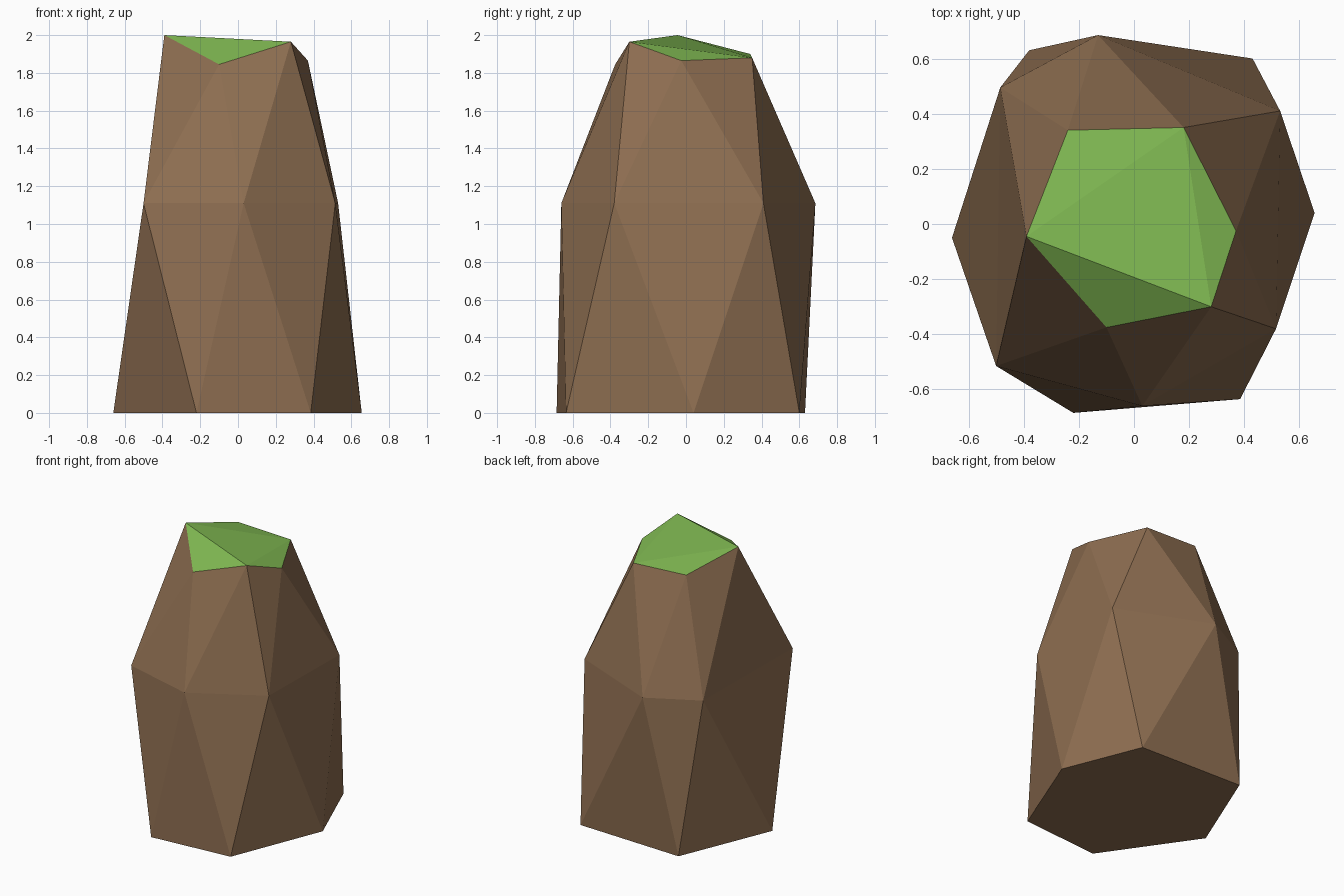
import bpy, bmesh

if "Cube" in bpy.data.objects:
    bpy.data.objects.remove(bpy.data.objects["Cube"])

def material(name, rgb):
    m = bpy.data.materials.new(name)
    m.diffuse_color = (*rgb, 1)
    m.use_nodes = True
    m.node_tree.nodes["Principled BSDF"].inputs["Base Color"].default_value = m.diffuse_color
    return m

# Three six-sided rings; each ring is staggered against the next
base = [(-.22, -.685, 0), (.385, -.635, 0), (.655, .04, 0),
        (.43, .60, 0), (-.38, .63, 0), (-.66, -.05, 0)]
middle = [(-.50, -.515, 1.11), (.03, -.66, 1.11), (.515, -.38, 1.11),
          (.53, .41, 1.11), (-.13, .685, 1.11), (-.485, .495, 1.11)]
top = [(-.10, -.375, 1.845), (.28, -.30, 1.965), (.37, -.025, 1.865),
       (.18, .35, 1.88), (-.24, .34, 1.90), (-.39, -.045, 2.0)]

bm = bmesh.new()
b, m, t = ([bm.verts.new(p) for p in ring] for ring in (base, middle, top))

# Rock sides: triangle bands below and above the middle ring
for i in range(6):
    j = (i + 1) % 6
    bm.faces.new((b[i], m[j], m[i]))
    bm.faces.new((b[i], b[j], m[j]))
    bm.faces.new((m[i], m[j], t[i]))
    bm.faces.new((m[j], t[j], t[i]))

# Underside
bm.faces.new(b[::-1])

# Grassy cap
for tri in ((5, 0, 1), (5, 1, 3), (1, 2, 3), (5, 3, 4)):
    bm.faces.new([t[k] for k in tri]).material_index = 1

bmesh.ops.recalc_face_normals(bm, faces=bm.faces)
mesh = bpy.data.meshes.new("rock")
bm.to_mesh(mesh)
bm.free()
mesh.materials.append(material("earth brown", (.27, .156, .082)))
mesh.materials.append(material("grass green", (.216, .485, .084)))
bpy.context.collection.objects.link(bpy.data.objects.new("rock", mesh))
